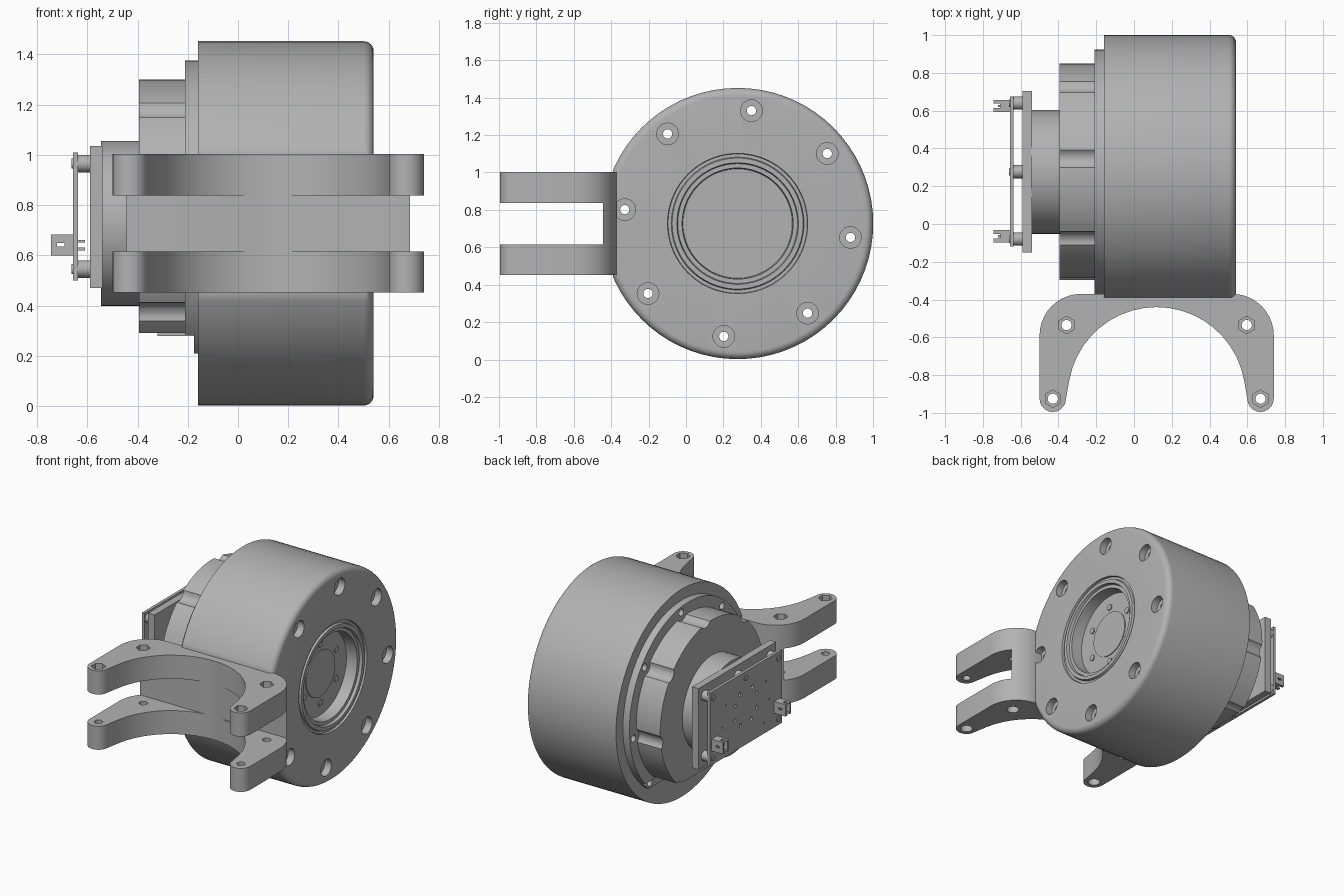
import bpy, bmesh
from math import sin, cos, pi, radians
from mathutils import Matrix, Vector

if "Cube" in bpy.data.objects:
    bpy.data.objects.remove(bpy.data.objects["Cube"])

grey = bpy.data.materials.new("satin grey")
grey.use_nodes = True
grey.diffuse_color = (0.45, 0.45, 0.45, 1)
grey.node_tree.nodes["Principled BSDF"].inputs["Base Color"].default_value = (0.45, 0.45, 0.45, 1)

CY, CZ = 0.276, 0.727      # drum axis, running along x
BOLT_R = 0.608             # bolt circle radius
BOLTS = [radians(7 + 45 * k) for k in range(8)]


def around(radius, angle):
    return CY + radius * sin(angle), CZ + radius * cos(angle)


def finish(bm, name):
    bmesh.ops.recalc_face_normals(bm, faces=bm.faces)
    mesh = bpy.data.meshes.new(name)
    bm.to_mesh(mesh)
    bm.free()
    mesh.materials.append(grey)
    obj = bpy.data.objects.new(name, mesh)
    bpy.context.scene.collection.objects.link(obj)
    return obj


def lathe(name, profile, steps=72):
    """Revolve (x, radius) points around the drum axis."""
    bm = bmesh.new()
    verts = [bm.verts.new((x, CY, CZ + r)) for x, r in profile]
    edges = [bm.edges.new(pair) for pair in zip(verts, verts[1:])]
    bmesh.ops.spin(bm, geom=verts + edges, cent=(0, CY, CZ), axis=(1, 0, 0),
                   angle=2 * pi, steps=steps)
    bmesh.ops.remove_doubles(bm, verts=bm.verts, dist=0.0005)
    return finish(bm, name)


def add_box(bm, x, y, z):
    size = Matrix.Diagonal((x[1] - x[0], y[1] - y[0], z[1] - z[0], 1))
    centre = Vector((sum(x), sum(y), sum(z))) / 2
    bmesh.ops.create_cube(bm, size=1, matrix=Matrix.Translation(centre) @ size)


def box(name, x, y, z):
    bm = bmesh.new()
    add_box(bm, x, y, z)
    return finish(bm, name)


def add_rod(bm, axis, a, b, p, q, r, sides=20):
    """Cylinder from a to b along x (p=y, q=z) or along z (p=x, q=y)."""
    mid = (a + b) / 2
    if axis == "x":
        m = Matrix.Translation((mid, p, q)) @ Matrix.Rotation(pi / 2, 4, "Y")
    else:
        m = Matrix.Translation((p, q, mid))
    bmesh.ops.create_cone(bm, cap_ends=True, segments=sides, radius1=r, radius2=r,
                          depth=b - a, matrix=m)


def rods(name, items):
    bm = bmesh.new()
    for item in items:
        add_rod(bm, *item)
    return finish(bm, name)


def cut(obj, *cutters):
    """Subtract each cutter and bake the result."""
    for cutter in cutters:
        mod = obj.modifiers.new("cut", "BOOLEAN")
        mod.object = cutter
        mod.solver = "EXACT"
        bpy.context.view_layer.update()
        deps = bpy.context.evaluated_depsgraph_get()
        obj.data = bpy.data.meshes.new_from_object(obj.evaluated_get(deps))
        obj.modifiers.clear()
        bpy.data.objects.remove(cutter)


# Drum with rounded rim, stepped rings and a recessed hub
rim = [(0.5 + 0.04 * sin(a), 0.685 + 0.04 * cos(a)) for a in (pi / 2 * k / 6 for k in range(7))]
drum = lathe("drum_housing", [(-0.16, 0), (-0.16, 0.725)] + rim + [
    (0.54, 0.375), (0.525, 0.372), (0.525, 0.355), (0.54, 0.35), (0.54, 0.325),
    (0.52, 0.32), (0.52, 0.297), (0.44, 0.292), (0.44, 0)])
cut(drum,
    box("flat_cutter", (-1, 1), (-1, -0.39), (0, 1.5)),
    rods("counterbores", [("x", 0.49, 0.6, *around(BOLT_R, a), 0.058, 24) for a in BOLTS]),
    rods("bolt_holes", [("x", -0.3, 0.6, *around(BOLT_R, a), 0.025, 16) for a in BOLTS]))

# Hub disc and its small screws inside the recess
hub = rods("hub_disc", [("x", 0.43, 0.446, CY, CZ, 0.16, 48)])
screws = rods("hub_screws", [("x", 0.43, 0.447, *around(0.205, a), 0.022, 14)
                             for a in (2 * pi * k / 6 for k in range(6))])

# Rear mounting plate and bolt ring, trimmed flat underneath
back_plate = lathe("rear_plate", [(-0.176, 0), (-0.176, 0.648), (-0.15, 0.648), (-0.15, 0)])
bolt_ring = lathe("bolt_ring", [(-0.21, 0), (-0.21, 0.648), (-0.17, 0.648), (-0.17, 0)])
for part, floor in ((back_plate, 0.21), (bolt_ring, 0.285)):
    cut(part,
        box("floor_cutter", (-1, 1), (-1, 2), (-1, floor)),
        rods("ring_holes", [("x", -0.3, 0, *around(BOLT_R, a), 0.025, 16) for a in BOLTS]))

# Motor body with scooped clearance notches around the bolts
motor = lathe("motor_body", [(-0.395, 0), (-0.395, 0.573), (-0.205, 0.573), (-0.205, 0)])
cut(motor,
    box("motor_floor_cutter", (-1, 1), (-1, 2), (-1, 0.29)),
    rods("scoops", [("x", -0.5, -0.1, *around(BOLT_R, a), 0.06, 24) for a in BOLTS]))
foot = box("motor_foot", (-0.32, -0.17), (0.08, 0.47), (0.278, 0.36))

# Neck behind the motor and the square carrier plate
neck = lathe("motor_neck", [(-0.545, 0), (-0.545, 0.328), (-0.39, 0.328), (-0.39, 0)])
carrier = box("carrier_plate", (-0.59, -0.54), (-0.15, 0.705), (0.47, 1.035))

# Circuit board with drilled holes, on standoffs
board = box("circuit_board", (-0.657, -0.637), (-0.12, 0.675), (0.5, 1.01))
drill = [(0.277 + s * y, 0.755 + z, r) for s in (-1, 1) for y, z, r in
         ((0.07, 0.12, 0.013), (0.12, 0.06, 0.013), (0.12, -0.04, 0.013), (0.06, -0.1, 0.013),
          (0.22, 0.1, 0.007), (0.26, -0.04, 0.007), (0.2, -0.18, 0.007))]
cut(board, rods("drills", [("x", -0.7, -0.6, y, z, r, 12) for y, z, r in drill]))
posts = [(y, z) for y in (-0.08, 0.64) for z in (0.545, 0.965)] + [(0.277, 0.965)]
rods("standoffs", [("x", -0.64, -0.585, y, z, 0.035, 24) for y, z in posts])
rods("standoff_screws", [("x", -0.662, -0.64, y, z, 0.02, 16) for y, z in posts])

# Two plug sockets with contact pins
for side, y in (("left", -0.065), ("right", 0.625)):
    socket = box("socket_" + side, (-0.745, -0.655), (y - 0.032, y + 0.032), (0.6, 0.682))
    cut(socket,
        box("mouth", (-0.8, -0.68), (y - 0.02, y + 0.02), (0.612, 0.67)),
        box("slot", (-0.8, -0.71), (y - 0.012, y + 0.012), (0.5, 0.8)),
        box("side_slot", (-0.72, -0.69), (y - 0.1, y + 0.1), (0.635, 0.648)))
    bm = bmesh.new()
    for z in (0.625, 0.655):
        add_box(bm, (-0.72, -0.61), (y - 0.006, y + 0.006), (z - 0.005, z + 0.005))
    finish(bm, "socket_pins_" + side)

# Forked bracket: half outline mirrored about its centre line
MID = 0.12
TIP = (0.55, -0.925)
half = [(0.47 * sin(a), -0.91 + 0.47 * cos(a)) for a in (radians(8 * k) for k in range(11))]
half += [(TIP[0] - 0.07 * cos(a), TIP[1] - 0.07 * sin(a)) for a in (pi * k / 10 for k in range(11))]
half += [(0.4 + 0.22 * cos(a), -0.59 + 0.22 * sin(a)) for a in (pi / 2 * k / 10 for k in range(11))]
outline = [(MID + x, y) for x, y in half] + [(MID - x, y) for x, y in reversed(half) if x > 0.001]


def bracket_slab(name, low, high):
    bm = bmesh.new()
    face = bm.faces.new([bm.verts.new((x, y, low)) for x, y in outline])
    top = bmesh.ops.extrude_face_region(bm, geom=[face])["geom"]
    bmesh.ops.translate(bm, verts=[v for v in top if isinstance(v, bmesh.types.BMVert)],
                        vec=(0, 0, high - low))
    return finish(bm, name)


holes = [(MID + s * x, y) for s in (-1, 1) for x, y in ((0.477, -0.535), TIP)]
for name, low, high, pocket, sides in (("upper_fork", 0.838, 1.003, (0.95, 1.1), 6),
                                       ("lower_fork", 0.452, 0.616, (0.4, 0.5), 24)):
    fork = bracket_slab(name, low, high)
    cut(fork,
        rods("pockets", [("z", *pocket, x, y, 0.046 if sides == 6 else 0.04, sides) for x, y in holes]),
        rods("pin_holes", [("z", 0.3, 1.2, x, y, 0.027, 20) for x, y in holes]))
web = bracket_slab("bracket_web", 0.61, 0.845)
cut(web, box("web_cutter", (-1, 1), (-1.2, -0.445), (0.3, 1.2)))

# Smooth the round walls and keep hard edges crisp
for obj in bpy.context.scene.objects:
    if obj.type == "MESH":
        bpy.ops.object.select_all(action="DESELECT")
        obj.select_set(True)
        bpy.context.view_layer.objects.active = obj
        bpy.ops.object.shade_smooth_by_angle(angle=radians(30))
